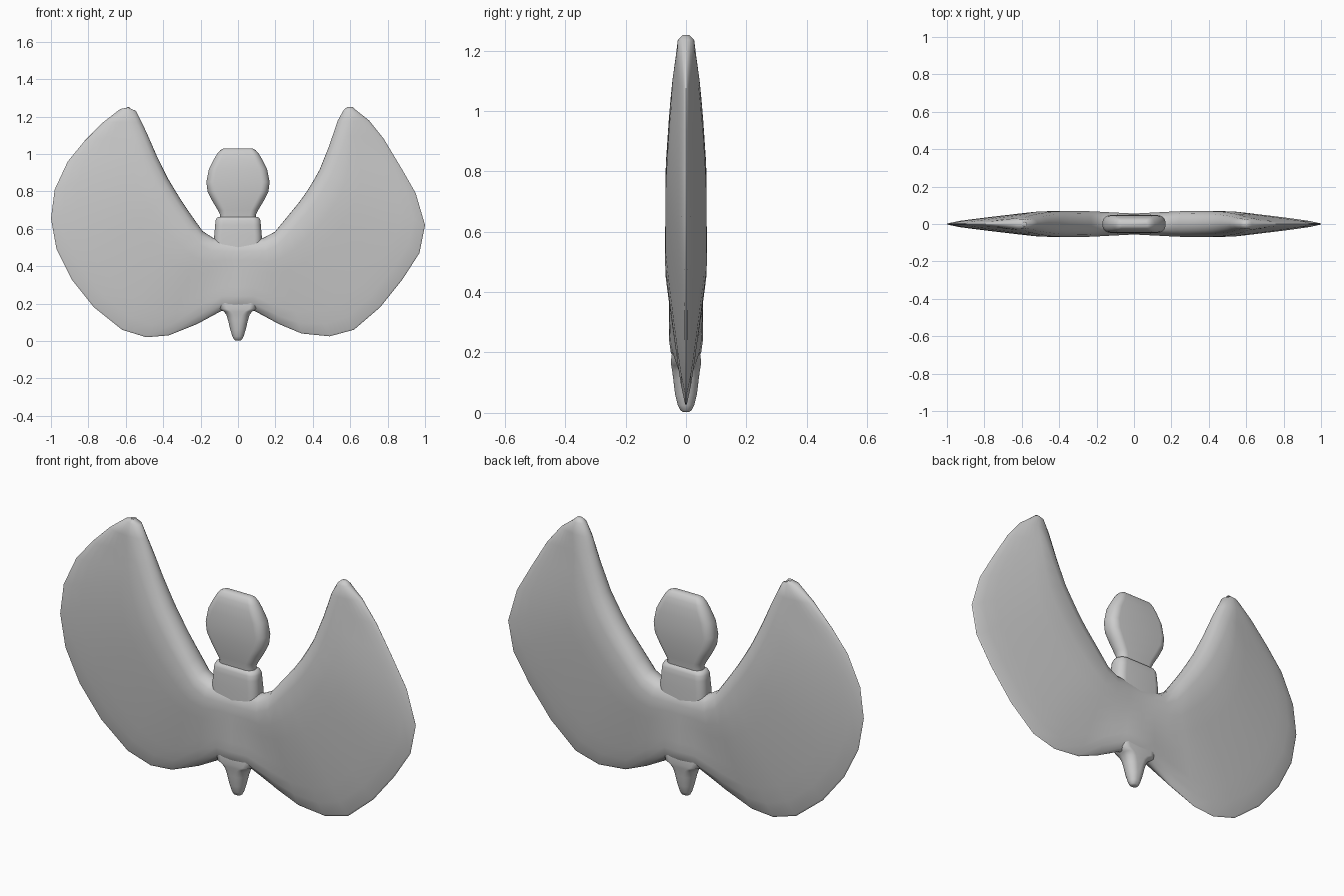
import bpy, bmesh, math

if "Cube" in bpy.data.objects:
    bpy.data.objects.remove(bpy.data.objects["Cube"])

def loft(name, rings, angle=50):
    """Skin a list of equal-length closed rings and cap both ends."""
    bm = bmesh.new()
    vr = [[bm.verts.new(p) for p in ring] for ring in rings]
    n = len(vr[0])
    for a, b in zip(vr, vr[1:]):
        for i in range(n):
            j = (i + 1) % n
            bm.faces.new((a[i], a[j], b[j], b[i]))
    bm.faces.new(vr[0])
    bm.faces.new(vr[-1])
    bmesh.ops.recalc_face_normals(bm, faces=bm.faces)
    me = bpy.data.meshes.new(name)
    bm.to_mesh(me)
    bm.free()
    ob = bpy.data.objects.new(name, me)
    bpy.context.collection.objects.link(ob)
    bpy.ops.object.select_all(action='DESELECT')
    ob.select_set(True)
    bpy.context.view_layer.objects.active = ob
    bpy.ops.object.shade_smooth_by_angle(angle=math.radians(angle))
    return ob

def resample(pts, n):
    """n points evenly spaced along a polyline."""
    d = [0]
    for p, q in zip(pts, pts[1:]):
        d.append(d[-1] + math.dist(p, q))
    return [(interp(d, [p[0] for p in pts], d[-1] * i / (n - 1)),
             interp(d, [p[1] for p in pts], d[-1] * i / (n - 1))) for i in range(n)]

def interp(xs, ys, x):
    for i in range(len(xs) - 1):
        if x <= xs[i + 1]:
            f = (x - xs[i]) / (xs[i + 1] - xs[i])
            return ys[i] + f * (ys[i + 1] - ys[i])
    return ys[-1]

def bulge(d, r):
    return math.sqrt(max(0, 1 - (1 - min(1, d / r)) ** 2))

# Wing outlines, tip to middle: outer edge and inner (upper) edge as (x, z)
outer_right = [(.63, 1.235), (.70, 1.18), (.78, 1.08), (.87, .93), (.95, .79), (1, .62), (.97, .47),
               (.88, .33), (.76, .18), (.62, .06), (.49, .025), (.34, .04), (.22, .09), (.09, .16)]
inner_right = [(.565, 1.235), (.54, 1.2), (.49, 1.05), (.43, .90), (.35, .77), (.26, .66),
               (.19, .575), (.14, .552), (0, .548)]
outer_left = [(-.63, 1.24), (-.72, 1.17), (-.82, 1.07), (-.91, .96), (-.98, .81), (-1, .655), (-.97, .49),
              (-.89, .33), (-.77, .18), (-.62, .06), (-.49, .02), (-.37, .03), (-.22, .09), (-.09, .16)]
inner_left = [(-.545, 1.23), (-.50, 1.14), (-.43, .98), (-.37, .86), (-.29, .73), (-.22, .63),
              (-.18, .575), (-.14, .552), (0, .548)]

def section(a, b, thick, roundness):
    """Closed section from inner edge a to outer edge b: round inside, thin outside."""
    L = math.dist(a, b)
    r = min(.07, .45 * L)
    ds = [0, .03 * r, .15 * r, .4 * r, r] + [r + (L - r) * k for k in (.15, .3, .45, .6, .75, .88)]
    ds += [L - .12 * r, L - .02 * r, L]
    front, back = [], []
    for d in ds:
        s = d / L
        taper = min(1, max(0, 1 - s) / .75) ** .85
        out = taper * (1 - roundness) + bulge(max(0, L - d), r) * roundness
        h = thick * bulge(d, r) * out
        x, z = a[0] + (b[0] - a[0]) * s, a[1] + (b[1] - a[1]) * s
        front.append((x, -h, z))
        back.append((x, h, z))
    return front + back[-2:0:-1]

def half_wing(outer, inner, tip):
    outs = outer + [(0, .16)]
    n = len(outs)
    ins = resample(inner, n)
    rings = [section((tip - .013, 1.252), (tip + .013, 1.252), .01, 1)]
    for i in range(n):
        t = i / (n - 1)
        thick = interp([0, .1, .25, .45, .75, 1], [.027, .041, .055, .068, .069, .056], t)
        rnd = interp([0, .15, .8, .88, .94, 1], [1, .1, .05, .3, .9, 1], t)
        rings.append(section(ins[i], outs[i], thick, rnd))
    return rings

# Body with both wings
right = half_wing(outer_right, inner_right, .598)
left = half_wing(outer_left, inner_left, -.585)
loft("winged_body", right + left[-2::-1])

def flat_ring(z, w, t, corner, n=8):
    """Rounded rectangle at height z, half sizes w and t."""
    c = min(corner, w, t)
    ring = []
    for q, (sx, sy) in enumerate(((1, 1), (-1, 1), (-1, -1), (1, -1))):
        for k in range(n):
            a = math.pi / 2 * (q + k / (n - 1) * .98 + .01)
            ring.append((sx * (w - c) + c * math.cos(a), sy * (t - c) + c * math.sin(a), z))
    return ring

def stack(name, profile, corner):
    return loft(name, [flat_ring(z, w, t, corner) for z, w, t in profile])

# Tail: height, half width, half depth
stack("tail", [(.003, .014, .010), (.008, .022, .018), (.025, .030, .027), (.06, .041, .036),
               (.11, .053, .042), (.14, .062, .046), (.157, .075, .049), (.172, .10, .05), (.21, .11, .045)], .04)
# Collar
stack("collar", [(.50, .127, .050), (.565, .127, .050), (.62, .122, .048), (.645, .120, .046),
                 (.658, .114, .041), (.664, .104, .032)], .04)
# Head
stack("head", [(.65, .098, .032), (.675, .096, .034), (.70, .108, .038), (.75, .138, .043), (.80, .163, .046),
               (.85, .169, .047), (.92, .155, .046), (.97, .130, .041), (1.00, .112, .034),
               (1.02, .095, .025), (1.03, .075, .012)], .042)
